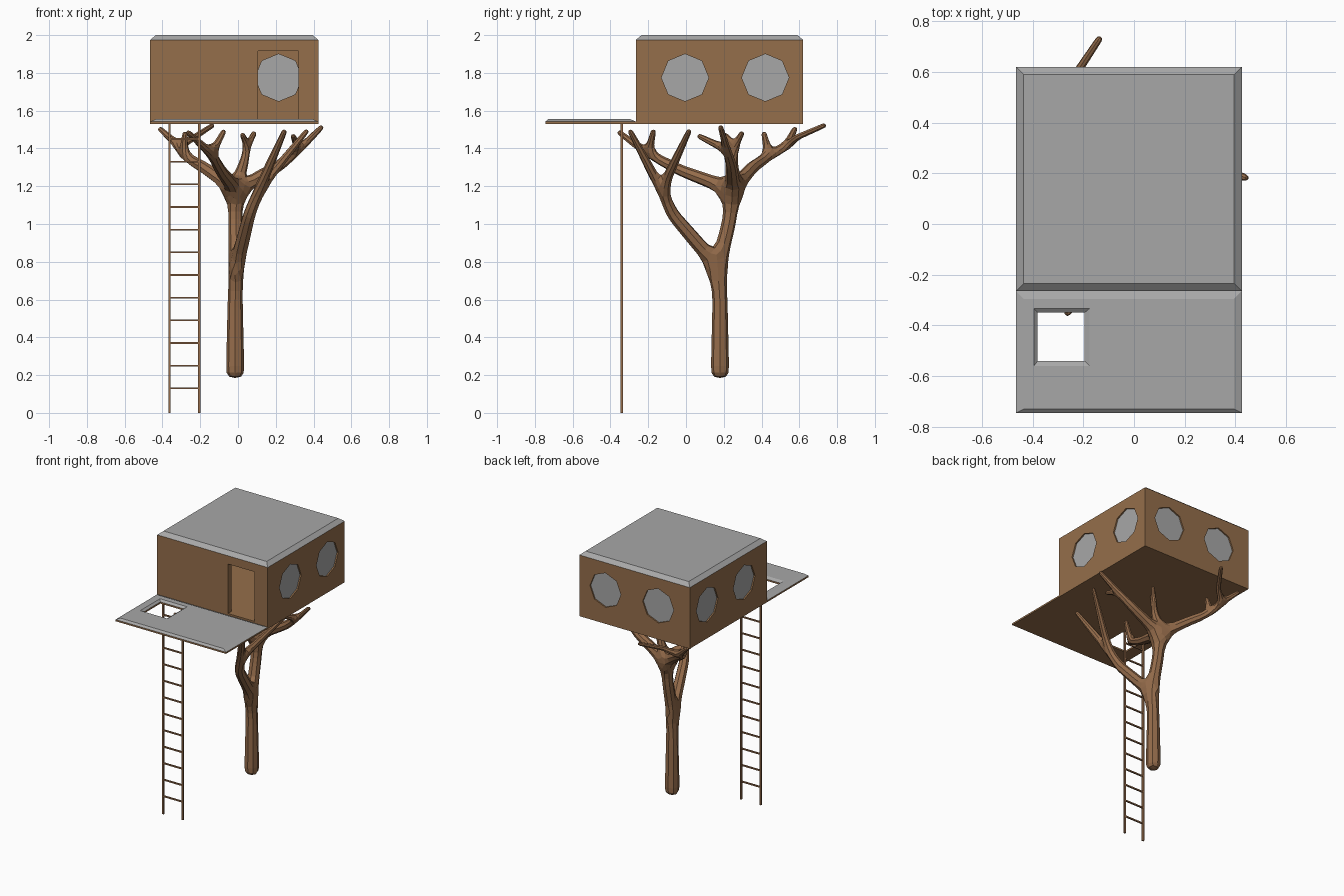
import bpy
import bmesh
from math import radians
from mathutils import Matrix, Vector

default_cube = bpy.data.objects.get("Cube")
if default_cube:
    bpy.data.objects.remove(default_cube, do_unlink=True)


def make_material(name, color):
    material = bpy.data.materials.new(name)
    material.use_nodes = True
    rgba = (*color, 1)
    material.diffuse_color = rgba
    material.node_tree.nodes["Principled BSDF"].inputs["Base Color"].default_value = rgba
    return material


wood = make_material("wood brown", (0.30, 0.158, 0.07))
bark = make_material("bark brown", (0.30, 0.15, 0.07))
grey = make_material("slate grey", (0.39, 0.39, 0.39))


def make_object(name, bm, *materials):
    bmesh.ops.recalc_face_normals(bm, faces=bm.faces)
    mesh = bpy.data.meshes.new(name)
    bm.to_mesh(mesh)
    bm.free()
    obj = bpy.data.objects.new(name, mesh)
    bpy.context.collection.objects.link(obj)
    for material in materials:
        mesh.materials.append(material)
    return obj


def stack(name, rings, *materials):
    """Closed solid through rectangular rings (x0, x1, y0, y1, z)."""
    bm = bmesh.new()
    loops = []
    for x0, x1, y0, y1, z in rings:
        corners = ((x0, y0), (x1, y0), (x1, y1), (x0, y1))
        loops.append([bm.verts.new((x, y, z)) for x, y in corners])
    bm.faces.new(loops[0])
    bm.faces.new(loops[-1])
    for low, high in zip(loops, loops[1:]):
        for i in range(4):
            j = (i + 1) % 4
            bm.faces.new((low[i], low[j], high[j], high[i]))
    return make_object(name, bm, *materials)


def box(name, x0, x1, y0, y1, z0, z1, *materials):
    rect = (x0, x1, y0, y1)
    return stack(name, [(*rect, z0), (*rect, z1)], *materials)


def octagon(name, centre, axis, radius, depth, *materials):
    bm = bmesh.new()
    bmesh.ops.create_cone(bm, cap_ends=True, segments=8, radius1=radius,
                          radius2=radius, depth=depth)
    turn = Matrix.Rotation(radians(90), 4, "Y" if axis == "X" else "X")
    bmesh.ops.transform(bm, matrix=Matrix.Translation(centre) @ turn, verts=bm.verts)
    return make_object(name, bm, *materials)


def cut(target, cutter):
    cutter.hide_render = True
    modifier = target.modifiers.new("opening", "BOOLEAN")
    modifier.operation = "DIFFERENCE"
    modifier.solver = "EXACT"
    modifier.object = cutter
    bpy.context.view_layer.update()
    graph = bpy.context.evaluated_depsgraph_get()
    mesh = bpy.data.meshes.new_from_object(target.evaluated_get(graph))
    target.modifiers.clear()
    target.data = mesh
    bpy.data.objects.remove(cutter, do_unlink=True)


# House shell, with an open doorway and window openings
LEFT, RIGHT, FRONT, BACK = -0.465, 0.425, -0.265, 0.62
BASE, FLOOR, EAVES, WALL = 1.53, 1.555, 1.975, 0.04
WINDOW_Z, WINDOW_R = 1.775, 0.125
side_windows = (-0.005, 0.42)
back_windows = (0.215, -0.21)

house = box("house_walls", LEFT, RIGHT, FRONT, BACK, BASE, EAVES, wood)
cut(house, box("room_cutter", LEFT + WALL, RIGHT - WALL, FRONT + WALL, BACK - WALL,
               FLOOR, EAVES - 0.02))
cut(house, box("door_cutter", 0.105, 0.32, FRONT - WALL, FRONT + WALL * 2,
               FLOOR, 1.915))
for y in side_windows:
    cut(house, octagon("window_cutter", (0, y, WINDOW_Z), "X", WINDOW_R, 2))
for x in back_windows:
    cut(house, octagon("window_cutter", (x, BACK, WINDOW_Z), "Y", WINDOW_R, WALL * 4))

# Window panes, set into the middle of the walls
for y in side_windows:
    for side, x in (("right", LEFT + WALL / 2), ("left", RIGHT - WALL / 2)):
        octagon(side + "_window", (x, y, WINDOW_Z), "X", WINDOW_R + 0.004, 0.02, grey)
for x in back_windows:
    octagon("back_window", (x, BACK - WALL / 2, WINDOW_Z), "Y", WINDOW_R + 0.004,
            0.02, grey)

# Chamfered roof
e = 0.03
stack("roof", [(LEFT, RIGHT, FRONT, BACK, EAVES),
               (LEFT + e, RIGHT - e, FRONT + e, BACK - e, 2)], grey)

# Porch deck with chamfered top and a ladder hatch
EDGE = -0.745
deck = stack("porch_deck", [(LEFT, RIGHT, EDGE, FRONT, BASE),
                            (LEFT, RIGHT, EDGE, FRONT, BASE + 0.012),
                            (LEFT + e, RIGHT - e, EDGE + e / 2, FRONT - e, FLOOR)],
             wood, grey)
inner = (-0.38, -0.195, -0.54, -0.35)
outer = (-0.395, -0.175, -0.56, -0.333)
cut(deck, stack("hatch_cutter", [(*inner, BASE - 0.1), (*inner, BASE + 0.012),
                                 (*outer, FLOOR), (*outer, FLOOR + 0.1)]))
for face in deck.data.polygons:
    face.material_index = int(face.normal.z > 0.1)

# Ladder
RAILS, LADDER_Y = (-0.363, -0.205), -0.34
t = 0.006
for side, x in zip(("right", "left"), RAILS):
    box(side + "_ladder_rail", x - t, x + t, LADDER_Y - t, LADDER_Y + t,
        0, BASE + 0.005, bark)
for i in range(12):
    z = 0.13 + 0.12 * i
    box("ladder_rung", *RAILS, LADDER_Y - t * 0.8, LADDER_Y + t * 0.8,
        z - t * 0.8, z + t * 0.8, bark)

# Tree joints: parent, position and, except at the twig tips, thickness
joints = {
    "foot": (None, -0.015, 0.18, 0.18, 0.05),
    "ankle": ("foot", -0.015, 0.18, 0.24, 0.052),
    "trunk": ("ankle", -0.015, 0.18, 0.6, 0.043),
    "fork": ("trunk", -0.01, 0.17, 0.77, 0.046),
    "neck": ("fork", -0.015, 0.23, 1.02, 0.04),
    "crown": ("neck", -0.01, 0.25, 1.18, 0.045),
    "front limb": ("fork", 0.06, -0.07, 1.05, 0.036),
    "front split": ("front limb", 0.11, -0.13, 1.18, 0.032),
    "front outer": ("front split", 0.25, -0.3, 1.5),
    "front inner": ("front split", 0.37, 0.02, 1.5),
    "left limb": ("crown", 0.22, 0.24, 1.31, 0.032),
    "left split": ("left limb", 0.32, 0.22, 1.39, 0.025),
    "left tip": ("left split", 0.45, 0.18, 1.52),
    "left twig": ("left split", 0.29, 0.06, 1.47),
    "top limb": ("crown", 0.035, 0.25, 1.34, 0.025),
    "top split": ("top limb", 0.05, 0.26, 1.41, 0.02),
    "top tip": ("top split", 0.09, 0.3, 1.49),
    "top twig": ("top split", 0.02, 0.2, 1.48),
    "porch limb": ("crown", -0.09, -0.02, 1.28, 0.032),
    "porch split": ("porch limb", -0.14, -0.2, 1.37, 0.027),
    "porch tip": ("porch split", -0.27, -0.36, 1.49),
    "porch twig": ("porch split", -0.07, -0.17, 1.5),
    "back limb": ("crown", -0.18, 0.35, 1.3, 0.034),
    "back split": ("back limb", -0.29, 0.44, 1.36, 0.03),
    "back fork": ("back split", -0.31, 0.53, 1.41, 0.025),
    "back twig": ("back split", -0.28, 0.41, 1.49),
    "back side": ("back fork", -0.42, 0.58, 1.51),
    "back bend": ("back fork", -0.23, 0.59, 1.46, 0.018),
    "back tip": ("back bend", -0.13, 0.74, 1.525),
}
names = list(joints)
mesh = bpy.data.meshes.new("tree")
mesh.from_pydata([Vector(j[1:4]) for j in joints.values()],
                 [(names.index(j[0]), i) for i, j in enumerate(joints.values()) if j[0]],
                 [])
mesh.materials.append(bark)
tree = bpy.data.objects.new("tree", mesh)
bpy.context.collection.objects.link(tree)
skin = tree.modifiers.new("branches", "SKIN")
skin.branch_smoothing = 0.3
skin.use_smooth_shade = False
for vertex, joint in zip(mesh.skin_vertices[0].data, joints.values()):
    radius = joint[4] if len(joint) > 4 else 0.014
    vertex.radius = (radius, radius)
mesh.skin_vertices[0].data[0].use_root = True
facets = tree.modifiers.new("facets", "SUBSURF")
facets.levels = facets.render_levels = 1
